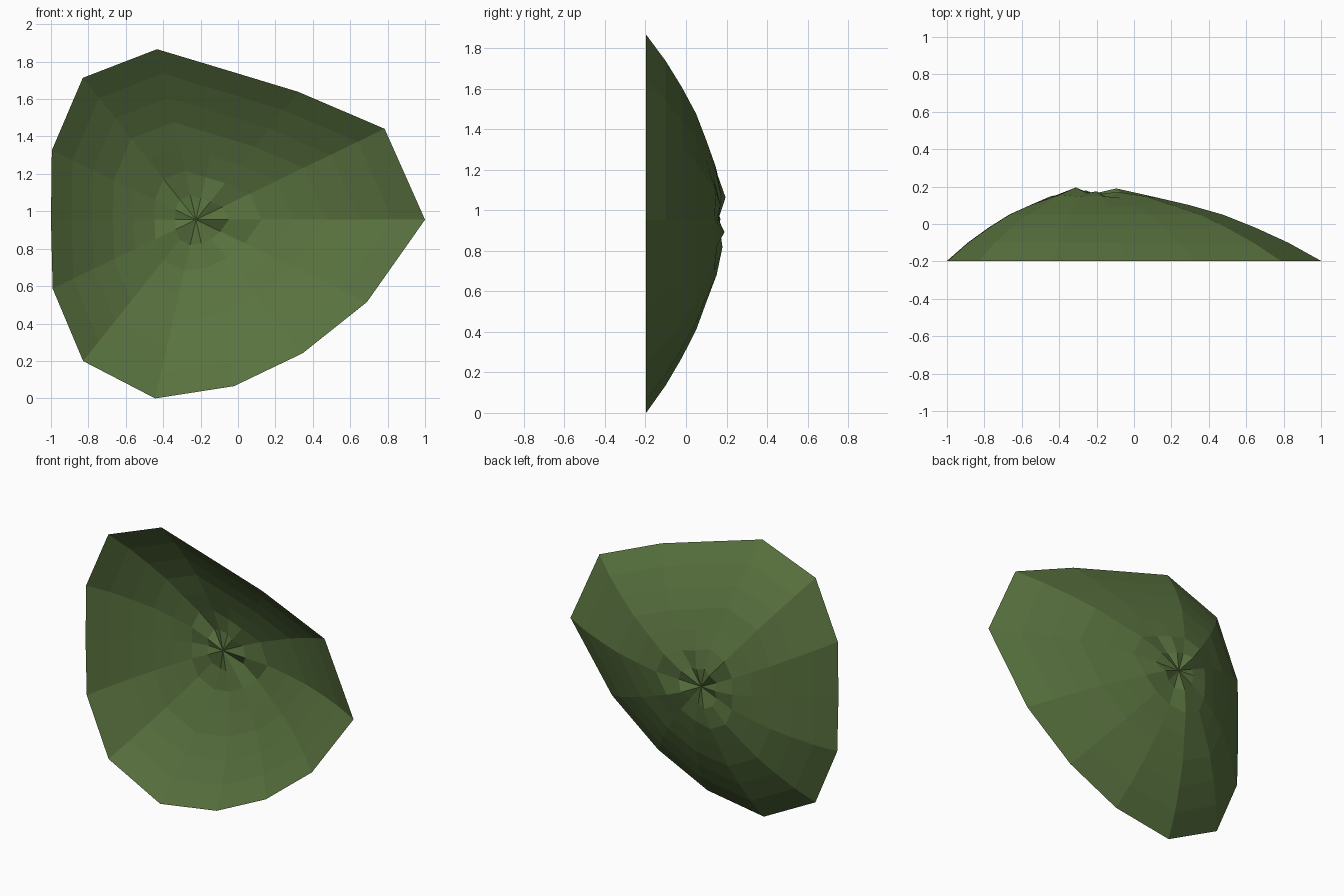
import bpy, bmesh, math

if "Cube" in bpy.data.objects:
    bpy.data.objects.remove(bpy.data.objects["Cube"])

# Outline radius of each of the 14 spokes, anticlockwise from +x in the front view
RIM = [1.225, 1.12, 0.875, 0.815, 0.935, 0.97, 0.855,
       0.775, 0.85, 0.967, 0.98, 0.913, 0.914, 1.015]
# Bowl depth (y) of each ring, from the inner ring out to the rim
DEPTH = [0.17, 0.147, 0.10, 0.05, -0.02, -0.10, -0.197]
# Crumpled innermost ring: one depth per spoke
CRUMPLE = [0.15, 0.17, 0.145, 0.175, 0.165, 0.195, 0.155,
           0.17, 0.15, 0.165, 0.18, 0.15, 0.16, 0.19]
CX, CZ = -0.225, 0.955
N, RINGS = len(RIM), len(DEPTH)

bm = bmesh.new()
centre = bm.verts.new((CX, 0.16, CZ))

# Concentric rings of the shallow bowl
rings = []
for r in range(RINGS):
    ring = []
    for i in range(N):
        a = 2 * math.pi * i / N
        d = RIM[i] * (r + 1) / RINGS
        y = DEPTH[r]
        if r == 0:
            y = CRUMPLE[i]
        elif r == 1:
            y += (CRUMPLE[i] - 0.167) * 0.35
        ring.append(bm.verts.new((CX + d * math.cos(a), y, CZ + d * math.sin(a))))
    rings.append(ring)

# Fan in the middle, quads outward; the front stays open
for i in range(N):
    j = (i + 1) % N
    bm.faces.new((centre, rings[0][j], rings[0][i]))
    for inner, outer in zip(rings, rings[1:]):
        bm.faces.new((inner[i], inner[j], outer[j], outer[i]))

mesh = bpy.data.meshes.new("leaf_bowl")
bm.to_mesh(mesh)
bm.free()
leaf = bpy.data.objects.new("leaf_bowl", mesh)
bpy.context.collection.objects.link(leaf)

# Leaf green
green = bpy.data.materials.new("leaf_green")
green.diffuse_color = (0.10, 0.17, 0.05, 1)
green.use_nodes = True
green.node_tree.nodes["Principled BSDF"].inputs["Base Color"].default_value = green.diffuse_color
mesh.materials.append(green)
